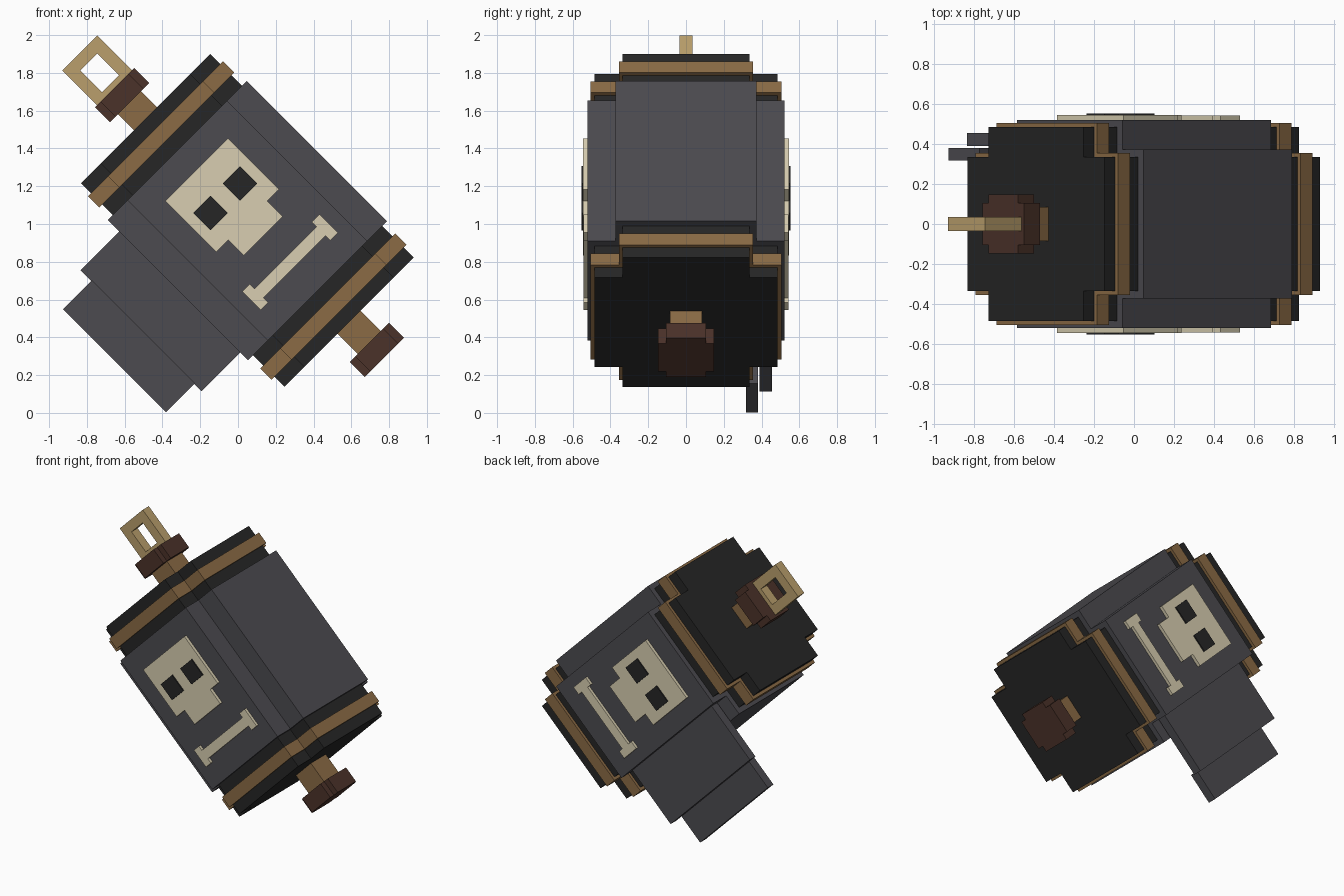
import bpy, bmesh, math
from mathutils import Vector

cube = bpy.data.objects.get("Cube")
if cube:
    bpy.data.objects.remove(cube, do_unlink=True)

TILT = math.radians(45)   # barrel axis is local X, tipped 45 degrees downward
MID = 0.755               # height of the barrel axis in the tilted frame


def linear(c):
    c /= 255
    return c / 12.92 if c <= 0.04045 else ((c + 0.055) / 1.055) ** 2.4


def material(name, r, g, b):
    m = bpy.data.materials.new(name)
    col = (linear(r), linear(g), linear(b), 1)
    m.diffuse_color = col
    m.use_nodes = True
    bsdf = next(n for n in m.node_tree.nodes if n.type == 'BSDF_PRINCIPLED')
    bsdf.inputs["Base Color"].default_value = col
    bsdf.inputs["Roughness"].default_value = 0.9
    return m


GREY = material("slate grey", 76, 75, 80)
BLACK = material("charcoal black", 38, 38, 38)
WOOD = material("band brown", 139, 107, 69)
KNOB = material("dark brown", 75, 50, 41)
BRASS = material("pale brass", 186, 159, 108)
BONE = material("bone white", 216, 206, 177)


def extrude(name, polygons, vector, mat):
    """Extrude flat polygons along a vector; shared edges are welded."""
    bm = bmesh.new()
    for poly in polygons:
        bm.faces.new([bm.verts.new(p) for p in poly])
    bmesh.ops.remove_doubles(bm, verts=bm.verts, dist=1e-5)
    geom = bmesh.ops.extrude_face_region(bm, geom=bm.faces[:], use_keep_orig=True)["geom"]
    bmesh.ops.translate(bm, vec=Vector(vector),
                        verts=[g for g in geom if isinstance(g, bmesh.types.BMVert)])
    bmesh.ops.recalc_face_normals(bm, faces=bm.faces[:])
    me = bpy.data.meshes.new(name)
    bm.to_mesh(me)
    bm.free()
    me.materials.append(mat)
    ob = bpy.data.objects.new(name, me)
    ob.rotation_euler = (0, TILT, 0)
    bpy.context.collection.objects.link(ob)
    return ob


def plate(name, outline, y0, y1, mat):
    """Outline in the (x, z) plane, thickness along y."""
    return extrude(name, [[(x, y0, z) for x, z in outline]], (0, y1 - y0, 0), mat)


def rect(x0, x1, z0, z1):
    return [(x0, z0), (x1, z0), (x1, z1), (x0, z1)]


def cross_prism(name, x0, x1, big, small, mat):
    """Stepped (plus-shaped) section swept along the barrel axis."""
    quarter = [(big, small), (small, small), (small, big)]
    pts = []
    for k in range(4):
        for a, b in quarter:
            for _ in range(k):
                a, b = -b, a
            pts.append((x0, a, MID + b))
    return extrude(name, [pts], (x1 - x0, 0, 0), mat)


# barrel body
cross_prism("barrel_body", -1.21, -0.16, 0.521, 0.373, GREY)

# end caps with their bands
cross_prism("upper_cap", -1.447, -1.205, 0.484, 0.335, BLACK)
cross_prism("lower_cap", -0.165, 0.077, 0.484, 0.335, BLACK)
cross_prism("upper_band", -1.372, -1.288, 0.505, 0.355, WOOD)
cross_prism("lower_band", -0.082, 0.002, 0.505, 0.355, WOOD)

# stems and knobs at both ends
S = 0.086
plate("upper_stem", rect(-1.58, -1.44, MID - S, MID + S), -S, S, WOOD)
plate("lower_stem", rect(0.07, 0.24, MID - S, MID + S), -S, S, WOOD)
cross_prism("upper_knob", -1.68, -1.567, 0.147, 0.105, KNOB)
cross_prism("lower_knob", 0.228, 0.341, 0.147, 0.105, KNOB)

# pull ring: rectangular frame made of four mitred sides
outer = rect(-1.94, -1.67, MID - 0.131, MID + 0.131)
inner = rect(-1.873, -1.71, MID - 0.064, MID + 0.064)
sides = []
for i in range(4):
    j = (i + 1) % 4
    sides.append([(x, -0.035, z) for x, z in (outer[i], outer[j], inner[j], inner[i])])
extrude("pull_ring", sides, (0, 0.07, 0), BRASS)

# two hanging flaps behind the lower side
plate("inner_flap", rect(-1.124, -0.218, -0.056, 0.40), 0.39, 0.454, GREY)
plate("outer_flap", rect(-1.044, -0.271, -0.268, -0.05), 0.317, 0.381, GREY)

# skull and bone emblem on the front and the back
skull = [(-1.065, 0.52), (-0.683, 0.52), (-0.683, 0.61), (-0.568, 0.61),
         (-0.568, 0.903), (-0.683, 0.903), (-0.683, 0.99), (-1.065, 0.99)]
bone = [(-0.438, 0.47), (-0.30, 0.47), (-0.30, 0.527), (-0.335, 0.527),
        (-0.335, 0.99), (-0.30, 0.99), (-0.30, 1.049), (-0.438, 1.049),
        (-0.438, 0.99), (-0.403, 0.99), (-0.403, 0.527), (-0.438, 0.527)]
for side, s in (("front", -1), ("back", 1)):
    plate(side + "_skull", skull, s * 0.518, s * 0.544, BONE)
    plate(side + "_bone", bone, s * 0.518, s * 0.542, BONE)
    for eye, z0 in (("upper", 0.802), ("lower", 0.58)):
        plate(f"{side}_{eye}_eye", rect(-0.916, -0.787, z0, z0 + 0.129),
              s * 0.544, s * 0.553, BLACK)
